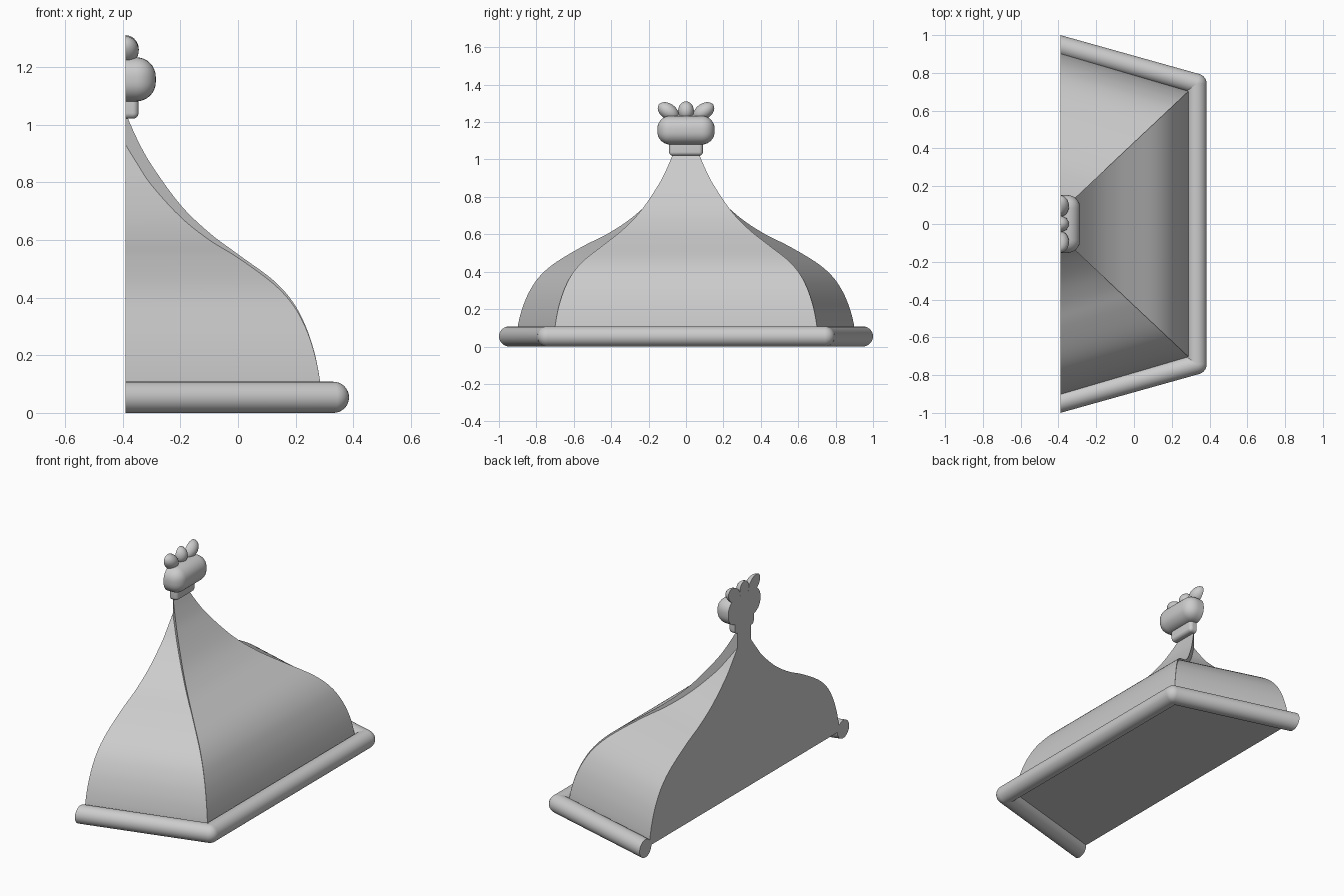
import bpy, bmesh, math
from mathutils import Vector, Matrix

if "Cube" in bpy.data.objects:
    bpy.data.objects.remove(bpy.data.objects["Cube"])

BACK = -0.39      # plane of the flat back
FLOOR = 0.055     # underside of the roof body

grey = bpy.data.materials.new("plain grey")
grey.diffuse_color = (0.6, 0.6, 0.6, 1)
grey.use_nodes = True
grey.node_tree.nodes["Principled BSDF"].inputs["Base Color"].default_value = grey.diffuse_color


def finish(name, bm, angle=35, cut=True):
    """Trim at the back plane, cap it, and make a smooth shaded object."""
    if cut:
        res = bmesh.ops.bisect_plane(bm, geom=bm.verts[:] + bm.edges[:] + bm.faces[:],
                                     plane_co=(BACK, 0, 0), plane_no=(-1, 0, 0), clear_outer=True)
        edges = [e for e in res["geom_cut"] if isinstance(e, bmesh.types.BMEdge)]
        bmesh.ops.holes_fill(bm, edges=edges, sides=0)
    bmesh.ops.recalc_face_normals(bm, faces=bm.faces[:])
    me = bpy.data.meshes.new(name)
    bm.to_mesh(me)
    bm.free()
    me.materials.append(grey)
    ob = bpy.data.objects.new(name, me)
    bpy.context.collection.objects.link(ob)
    bpy.ops.object.select_all(action='DESELECT')
    ob.select_set(True)
    bpy.context.view_layer.objects.active = ob
    bpy.ops.object.shade_smooth_by_angle(angle=math.radians(angle))


def smooth_path(points, steps=5):
    """Catmull-Rom samples through the points."""
    p = [Vector(q) for q in points]
    p = [2 * p[0] - p[1]] + p + [2 * p[-1] - p[-2]]
    out = []
    for a, b, c, d in zip(p, p[1:], p[2:], p[3:]):
        for i in range(steps):
            t = i / steps
            out.append(0.5 * (2 * b + (c - a) * t + (2 * a - 5 * b + 4 * c - d) * t * t
                              + (3 * b - a - 3 * c + d) * t ** 3))
    return out + [p[-2]]


# Roof: each row is x along the hip, height of the broad face, height of the side face
rows = smooth_path([
    (0.290, 0.055, 0.055), (0.283, 0.12, 0.12), (0.265, 0.21, 0.205), (0.235, 0.30, 0.293),
    (0.19, 0.385, 0.375), (0.12, 0.462, 0.45), (0.0, 0.55, 0.538), (-0.1, 0.625, 0.60),
    (-0.2, 0.722, 0.68), (-0.3, 0.86, 0.79), (-0.35, 0.95, 0.865), (BACK, 1.04, 0.93)])
bm = bmesh.new()
broad, side, rear = {}, {}, {}
for s in (-1, 1):
    hips = [(x, s * (0.70 - 0.94 * (0.285 - x)), ze, zs) for x, ze, zs in rows]
    broad[s] = [bm.verts.new((x, y, ze)) for x, y, ze, zs in hips]
    side[s] = [bm.verts.new((x, y, zs)) for x, y, ze, zs in hips]
    rear[s] = [bm.verts.new((BACK, y + s * 0.296 * (x - BACK), zs)) for x, y, ze, zs in hips]
for i in range(len(rows) - 1):
    strips = [(broad[-1], broad[1])]
    for s in (-1, 1):
        strips += [(broad[s], side[s]), (side[s], rear[s])]
    for a, b in strips:
        bm.faces.new((a[i], a[i + 1], b[i + 1], b[i]))
bm.faces.new(rear[1] + [broad[1][-1], broad[-1][-1]] + rear[-1][::-1])          # flat back
bm.faces.new([rear[-1][0], broad[-1][0], broad[1][0], rear[1][0]])             # underside
bmesh.ops.remove_doubles(bm, verts=bm.verts[:], dist=0.0004)
finish("roof", bm, 30, cut=False)

# Rim: round rail around three sides with ball corners
R, CX, CY = 0.054, 0.331, 0.742
bm = bmesh.new()


def rail(a, b):
    a, b = Vector(a), Vector(b)
    d = b - a
    m = Matrix.Translation((a + b) / 2) @ d.to_track_quat('Z', 'Y').to_matrix().to_4x4()
    bmesh.ops.create_cone(bm, cap_ends=True, segments=32, radius1=R, radius2=R,
                          depth=d.length, matrix=m)


rail((CX, -CY, R), (CX, CY, R))
for s in (-1, 1):
    far = 0.85
    rail((CX, s * CY, R), (CX - far, s * (CY + 0.28 * far), R))
    bmesh.ops.create_uvsphere(bm, u_segments=32, v_segments=16, radius=R,
                              matrix=Matrix.Translation((CX, s * CY, R)))
finish("rim", bm)


# Finial: rounded blocks
def rounded_block(name, half_x, half_y, z0, z1, radius):
    bm = bmesh.new()
    bmesh.ops.create_cube(bm, size=1, matrix=Matrix.Translation((BACK, 0, (z0 + z1) / 2))
                          @ Matrix.Diagonal((2 * half_x, 2 * half_y, z1 - z0, 1)))
    bmesh.ops.bevel(bm, geom=bm.edges[:], offset=radius, segments=8, profile=0.5, affect='EDGES')
    finish(name, bm)


rounded_block("finial_collar", 0.045, 0.09, 1.02, 1.10, 0.02)
rounded_block("finial_knob", 0.105, 0.153, 1.08, 1.233, 0.068)

# Finial: three lobes fanned out on top
for name, y, z, tilt, length in (("lobe_middle", 0, 1.26, 0, 0.05),
                                 ("lobe_front", -0.095, 1.257, 55, 0.062),
                                 ("lobe_rear", 0.095, 1.257, -55, 0.062)):
    bm = bmesh.new()
    bmesh.ops.create_uvsphere(bm, u_segments=24, v_segments=14, radius=1,
                              matrix=Matrix.Translation((BACK, y, z))
                              @ Matrix.Rotation(math.radians(tilt), 4, 'X')
                              @ Matrix.Diagonal((0.046, 0.042, length, 1)))
    finish(name, bm)
